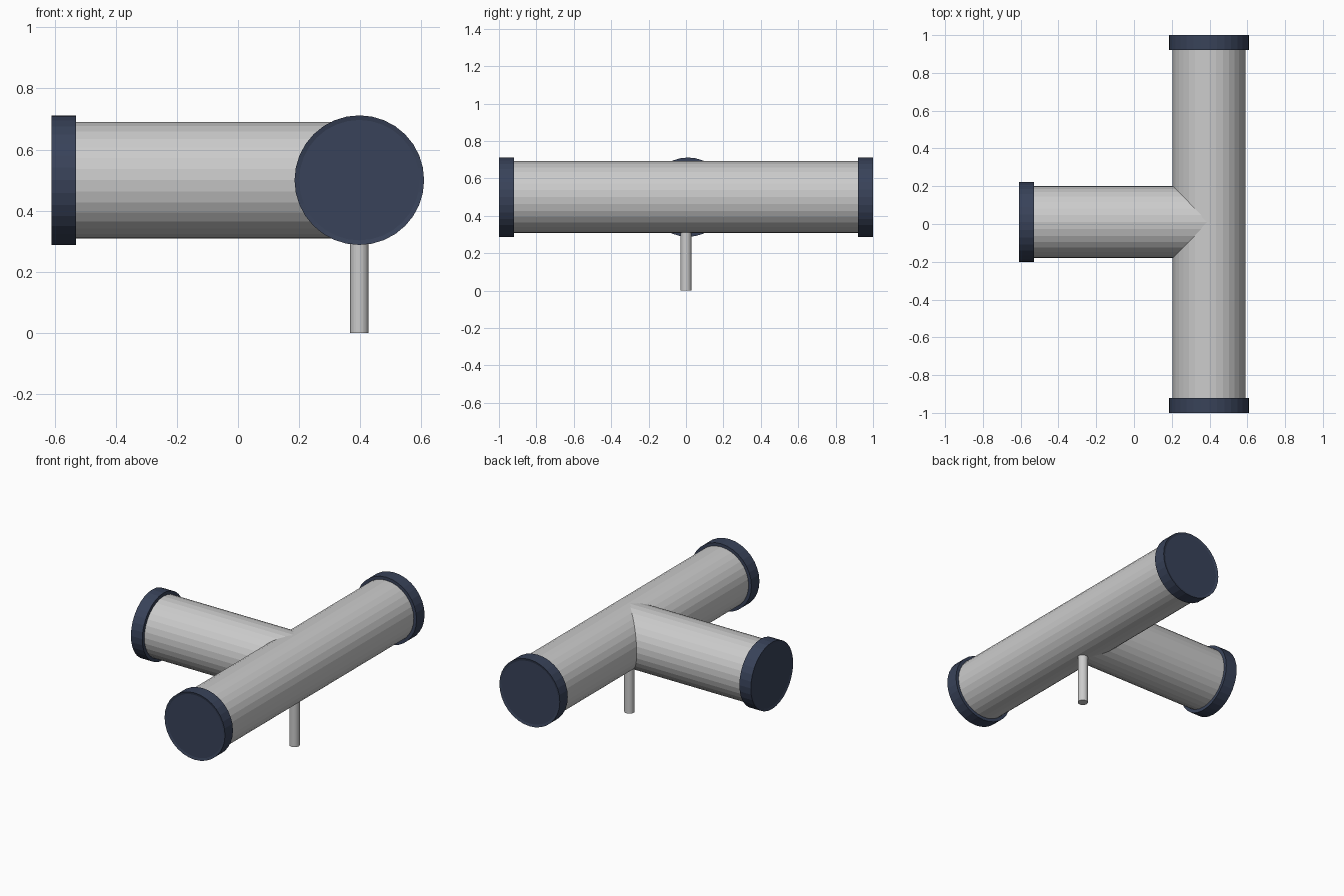
import bpy, bmesh
from mathutils import Vector

if "Cube" in bpy.data.objects:
    bpy.data.objects.remove(bpy.data.objects["Cube"])

navy = bpy.data.materials.new("navy")
navy.diffuse_color = (0.04, 0.055, 0.1, 1)
navy.use_nodes = True
navy.node_tree.nodes["Principled BSDF"].inputs["Base Color"].default_value = navy.diffuse_color


def tube(name, a, b, r, sides=32, mat=None, lip=0):
    """Closed cylinder from a to b; lip adds a shallow recess in the b end."""
    a, b = Vector(a), Vector(b)
    axis = b - a
    bm = bmesh.new()
    bmesh.ops.create_cone(bm, cap_ends=True, segments=sides,
                          radius1=r, radius2=r, depth=axis.length)
    if lip:
        end = max(bm.faces, key=lambda f: f.calc_center_median().z)
        bmesh.ops.inset_region(bm, faces=[end], thickness=lip)
        for v in end.verts:
            v.co.z -= 0.004
    mesh = bpy.data.meshes.new(name)
    bm.to_mesh(mesh)
    bm.free()
    ob = bpy.data.objects.new(name, mesh)
    ob.location = (a + b) / 2
    ob.rotation_euler = axis.to_track_quat('Z', 'Y').to_euler()
    bpy.context.collection.objects.link(ob)
    if mat:
        mesh.materials.append(mat)
    return ob


X, Z, Y = 0.397, 0.5, 0.01
R, CAP_R = 0.192, 0.212

# Main pipe and the side branch running into it
tube("main_pipe", (X, -0.95, Z), (X, 0.95, Z), R)
tube("branch_pipe", (-0.56, Y, Z), (X, Y, Z), R - 0.001)

# End caps
for side, s in (("front", -1), ("back", 1)):
    tube(side + "_cap", (X, s * 0.92, Z), (X, s, Z), CAP_R, mat=navy, lip=0.015)
tube("branch_cap", (-0.53, Y, Z), (-0.61, Y, Z), CAP_R, mat=navy, lip=0.015)

# Thin support post under the junction
tube("support_post", (X, 0, 0), (X, 0, Z - 0.15), 0.03)
